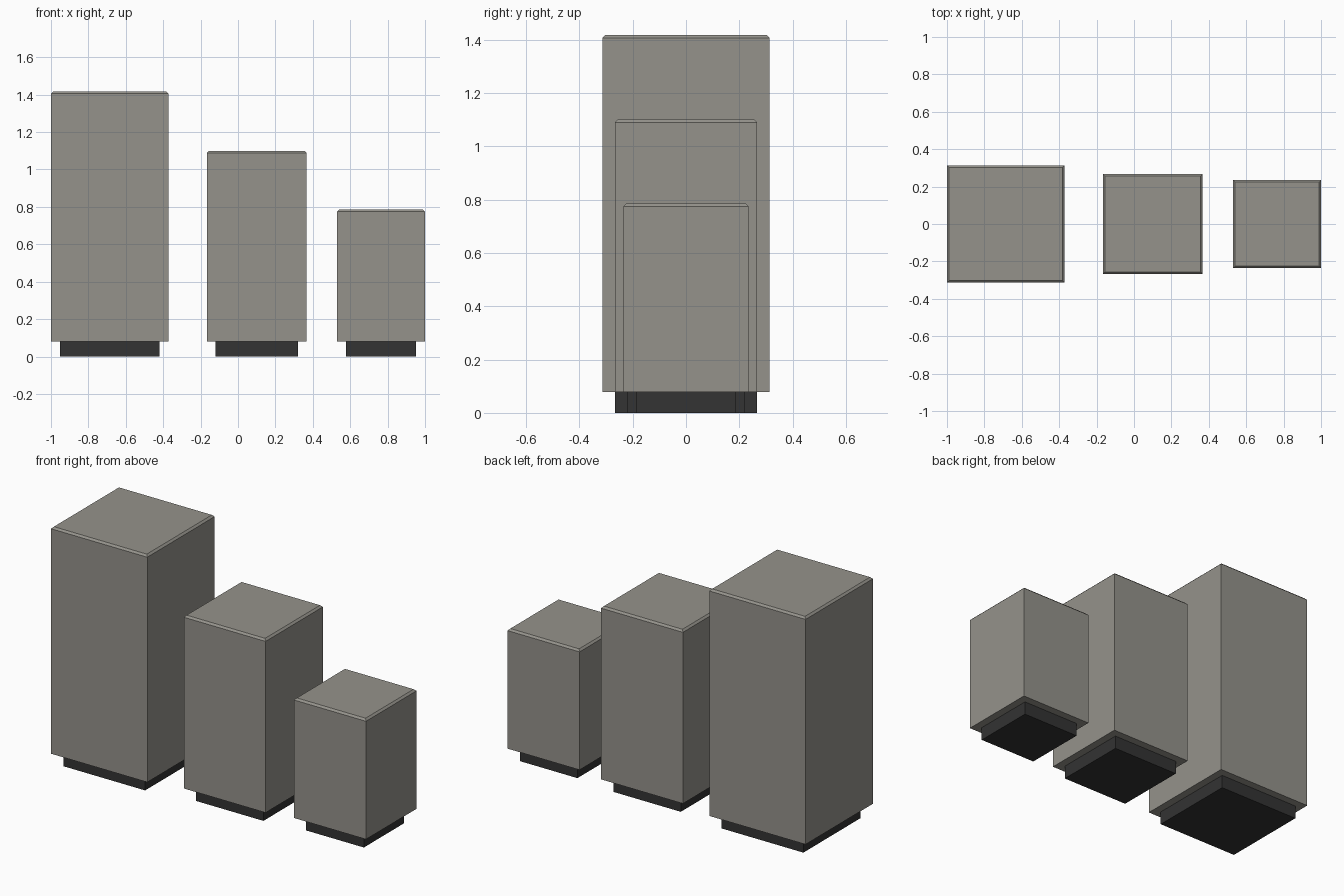
import bpy, bmesh

if "Cube" in bpy.data.objects:
    bpy.data.objects.remove(bpy.data.objects["Cube"])


def material(name, rgb):
    m = bpy.data.materials.new(name)
    m.diffuse_color = (*rgb, 1)
    m.use_nodes = True
    m.node_tree.nodes["Principled BSDF"].inputs["Base Color"].default_value = m.diffuse_color
    return m


stone = material("warm grey stone", (0.30, 0.29, 0.26))
dark = material("dark plinth", (0.033, 0.033, 0.033))


def block(name, x, half, z0, z1, mat, chamfer=0):
    """Square block, optionally with chamfered top edges."""
    bm = bmesh.new()
    bmesh.ops.create_cube(bm, size=1)
    for v in bm.verts:
        v.co = (x + v.co.x * 2 * half, v.co.y * 2 * half, z1 if v.co.z > 0 else z0)
    if chamfer:
        top = [e for e in bm.edges if all(v.co.z > z1 - 1e-5 for v in e.verts)]
        bmesh.ops.bevel(bm, geom=top, offset=chamfer, segments=1,
                        affect='EDGES', profile=0.5)
    mesh = bpy.data.meshes.new(name)
    bm.to_mesh(mesh)
    bm.free()
    mesh.materials.append(mat)
    obj = bpy.data.objects.new(name, mesh)
    bpy.context.collection.objects.link(obj)


# Three pedestals: name, centre x, half width, top height
BASE_H, INSET, CHAMFER = 0.079, 0.047, 0.011
for name, x, half, top in (("tall", -0.686, 0.314, 1.417),
                           ("medium", 0.100, 0.267, 1.100),
                           ("short", 0.765, 0.235, 0.786)):
    block(name + "_pedestal_base", x, half - INSET, 0, BASE_H, dark)
    block(name + "_pedestal_body", x, half, BASE_H, top, stone, CHAMFER)
